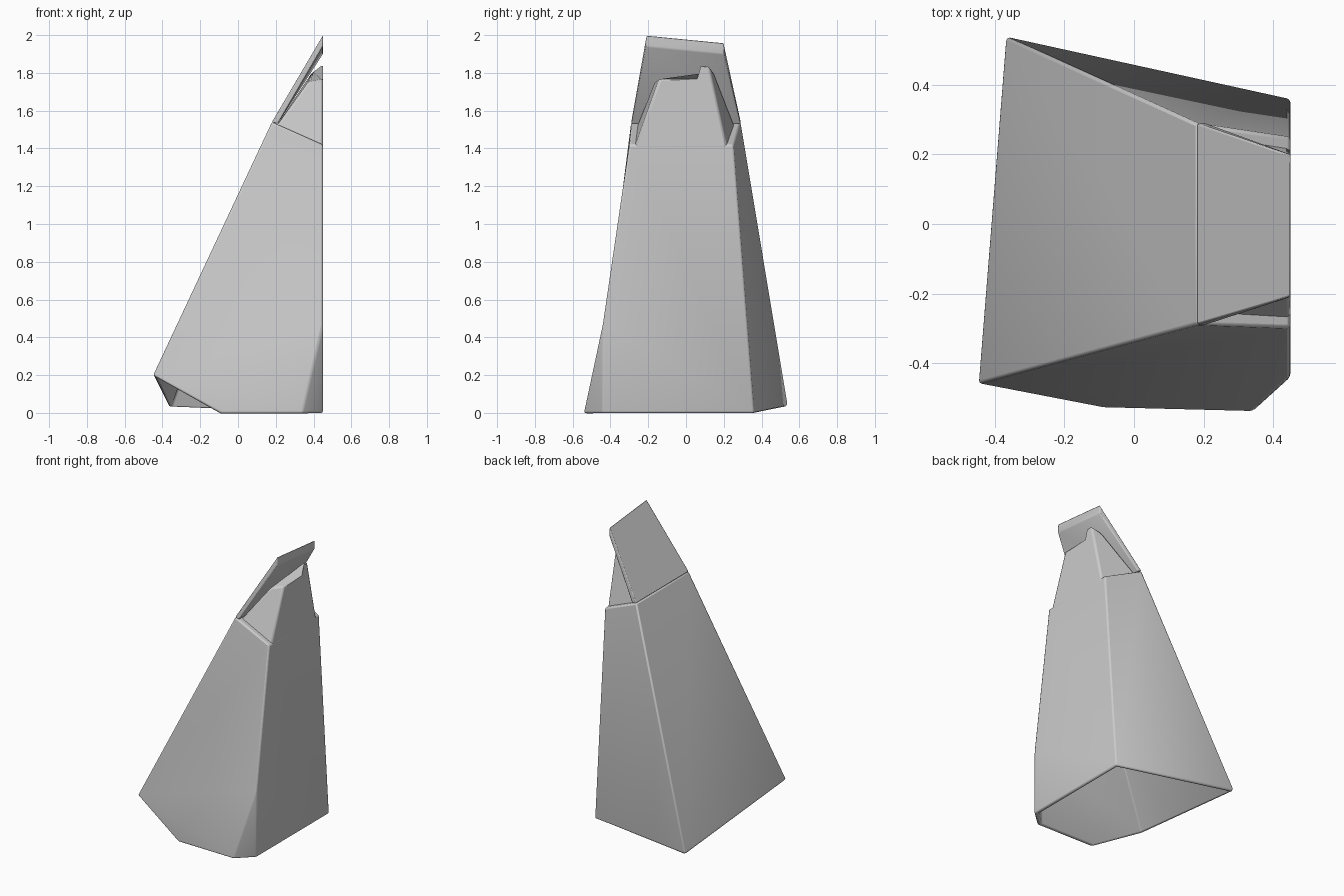
import bpy
import math

cube = bpy.data.objects.get("Cube")
if cube:
    bpy.data.objects.remove(cube, do_unlink=True)

grey = bpy.data.materials.new("plain_grey")
grey.use_nodes = True
grey.diffuse_color = (0.6, 0.6, 0.6, 1)
bsdf = grey.node_tree.nodes["Principled BSDF"]
bsdf.inputs["Base Color"].default_value = (0.6, 0.6, 0.6, 1)
bsdf.inputs["Roughness"].default_value = 0.8


def build(name, points, faces, wall=0, bevel=0.012):
    """Mesh from named corner points, optionally hollowed, with softened edges."""
    keys = list(points)
    mesh = bpy.data.meshes.new(name)
    mesh.from_pydata(list(points.values()), [], [[keys.index(k) for k in f] for f in faces])
    mesh.materials.append(grey)
    obj = bpy.data.objects.new(name, mesh)
    bpy.context.collection.objects.link(obj)
    bpy.ops.object.select_all(action="DESELECT")
    bpy.context.view_layer.objects.active = obj
    obj.select_set(True)
    if wall:
        shell = obj.modifiers.new("wall", "SOLIDIFY")
        shell.thickness = wall
        shell.offset = -1
    soft = obj.modifiers.new("soft_edges", "BEVEL")
    soft.width = bevel
    soft.segments = 2
    soft.limit_method = "ANGLE"
    soft.angle_limit = math.radians(25)
    bpy.ops.object.shade_smooth_by_angle(angle=math.radians(35))
    return obj


# Hollow tapering body, open underneath, with a chamfered front corner
build("body", {
    "A": (-0.45, -0.46, 0.20), "B": (-0.09, -0.53, 0), "C": (0.34, -0.54, 0),
    "D": (0.45, -0.44, 0), "E": (0.45, 0.36, 0), "F": (-0.37, 0.54, 0.04),
    "G": (0.18, -0.29, 1.54), "H": (0.45, -0.30, 1.42),
    "I": (0.45, 0.25, 1.42), "J": (0.18, 0.29, 1.54),
    "K": (0.45, -0.44, 0.47),
}, ["ABCK", "AKHG", "CDK", "DEIHK", "EFJI", "FAGJ", "GHIJ"], wall=0.03)

# Narrow neck rising from the body under the hood
build("neck", {
    "A": (0.19, -0.265, 1.50), "B": (0.45, -0.275, 1.40),
    "C": (0.45, 0.22, 1.40), "D": (0.19, 0.265, 1.50),
    "E": (0.37, -0.17, 1.75), "F": (0.45, -0.14, 1.77),
    "G": (0.45, 0.05, 1.78), "H": (0.45, 0.07, 1.85),
    "I": (0.45, 0.12, 1.84), "J": (0.39, 0.15, 1.80),
}, ["ABFE", "BCIHGF", "CDJI", "DAEJ", "EFGHIJ", "DCBA"])

# Sloping hood plate that continues the slanted wall to the tip
outer = {"A": (0.18, -0.29, 1.54), "B": (0.45, -0.21, 2.0),
         "C": (0.45, 0.20, 1.96), "D": (0.18, 0.29, 1.54)}
inner = {k.lower(): (x + (0.03 if k in "AD" else 0), y, z - (0.01 if k in "AD" else 0.06))
         for k, (x, y, z) in outer.items()}
build("hood", {**outer, **inner},
      ["ABCD", "dcba", "BAab", "CBbc", "DCcd", "ADda"], bevel=0.006)
